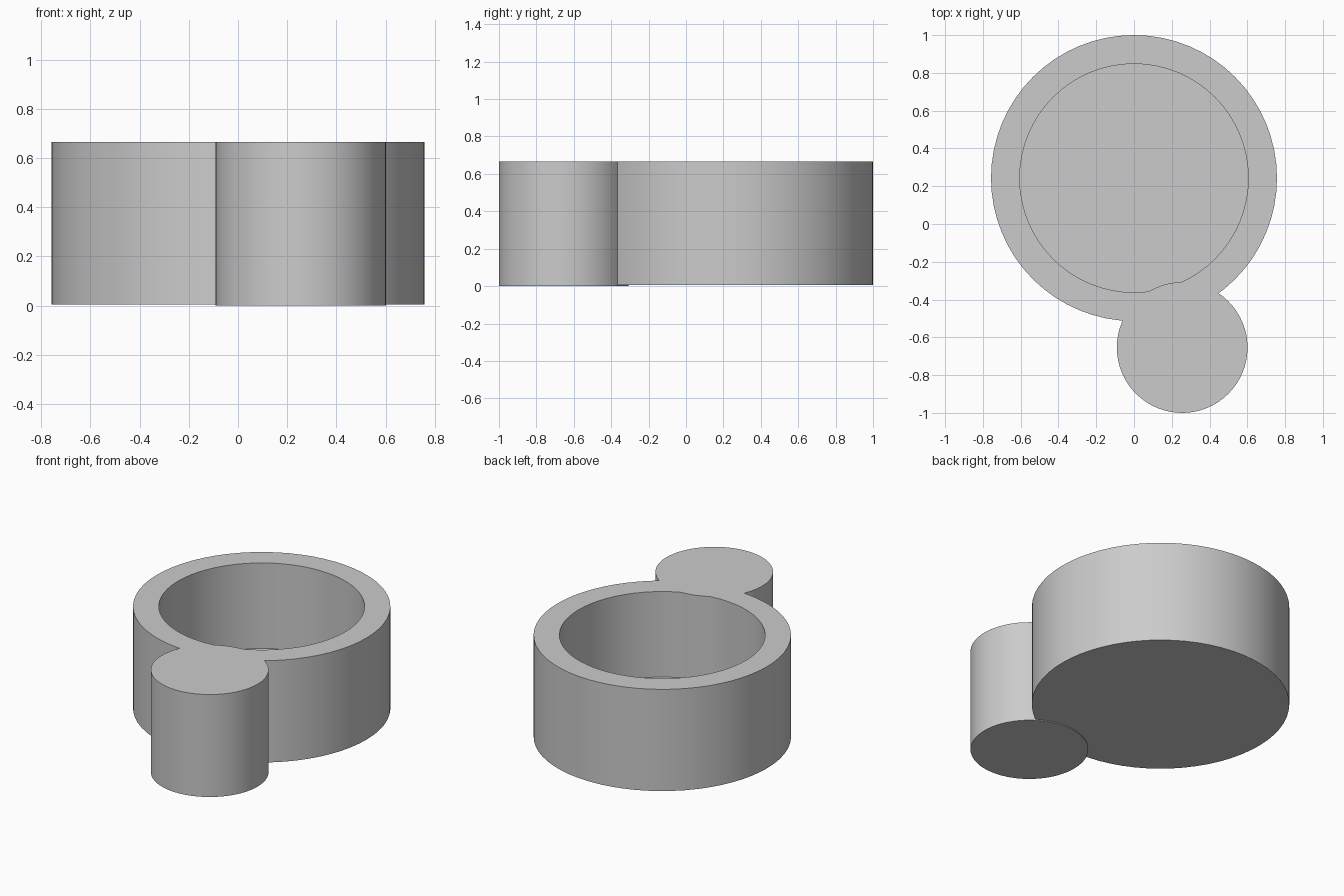
import bpy
import bmesh
import math

cube = bpy.data.objects.get("Cube")
if cube:
    bpy.data.objects.remove(cube, do_unlink=True)

TOP = 0.665
SEGMENTS = 64

grey = bpy.data.materials.new("plain_grey")
grey.use_nodes = True
colour = (0.6, 0.6, 0.6, 1)
grey.diffuse_color = colour
grey.node_tree.nodes["Principled BSDF"].inputs["Base Color"].default_value = colour


def lathe(name, profile, centre):
    """Spin a radius/height profile that starts and ends on the axis."""
    bm = bmesh.new()
    verts = [bm.verts.new((r, 0, z)) for r, z in profile]
    edges = [bm.edges.new(pair) for pair in zip(verts, verts[1:])]
    bmesh.ops.spin(bm, geom=verts + edges, cent=(0, 0, 0), axis=(0, 0, 1),
                   angle=math.tau, steps=SEGMENTS, use_duplicate=False)
    bmesh.ops.remove_doubles(bm, verts=bm.verts, dist=0.0001)
    bmesh.ops.recalc_face_normals(bm, faces=bm.faces)
    mesh = bpy.data.meshes.new(name)
    bm.to_mesh(mesh)
    bm.free()
    mesh.materials.append(grey)
    obj = bpy.data.objects.new(name, mesh)
    obj.location = (*centre, 0)
    bpy.context.collection.objects.link(obj)
    return obj


# Open round bowl with a thick wall and floor
bowl = lathe("round_bowl",
             [(0, 0.005), (0.757, 0.005), (0.757, TOP), (0.605, TOP),
              (0.605, 0.11), (0, 0.11)], (0, 0.243))

# Solid round post that cuts into the wall and bulges slightly inside
post = lathe("side_post", [(0, 0), (0.346, 0), (0.346, TOP), (0, TOP)],
             (0.255, -0.654))

# Fuse the two into one solid
union = bowl.modifiers.new("join_post", "BOOLEAN")
union.operation = "UNION"
union.solver = "EXACT"
union.object = post
bpy.context.view_layer.objects.active = bowl
bowl.select_set(True)
bpy.ops.object.modifier_apply(modifier=union.name)
bpy.data.objects.remove(post, do_unlink=True)

bpy.ops.object.shade_smooth_by_angle(angle=math.radians(30))
